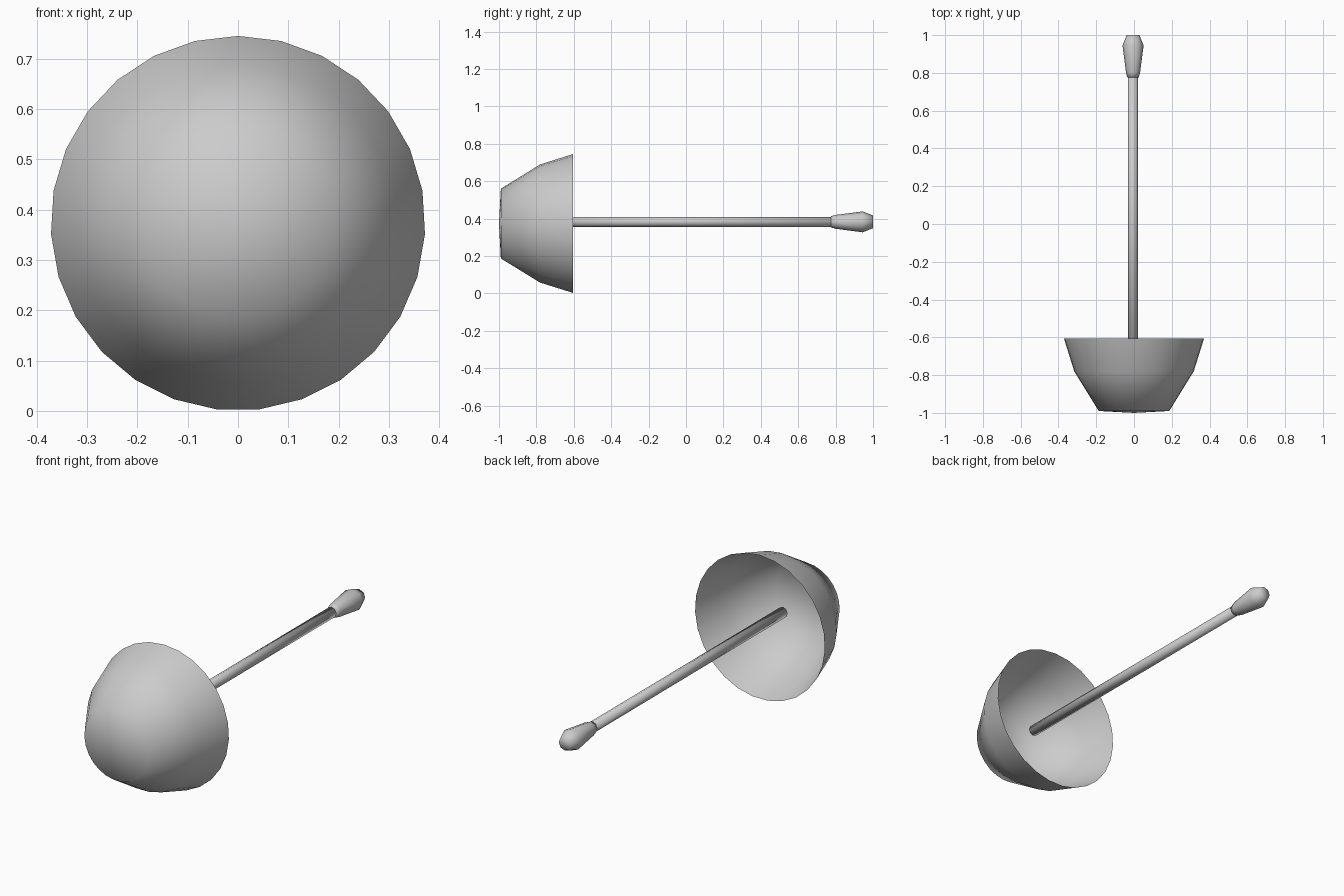
import bpy, bmesh, math

if "Cube" in bpy.data.objects:
    bpy.data.objects.remove(bpy.data.objects["Cube"])

grey = bpy.data.materials.new("light_grey")
grey.diffuse_color = (0.6, 0.6, 0.6, 1)
grey.use_nodes = True
grey.node_tree.nodes["Principled BSDF"].inputs["Base Color"].default_value = grey.diffuse_color


def lathe(name, profile, sides, cx, cz, cap_start, cap_end):
    """Rings of (y, radius) around an axis along y, with optional fan caps."""
    bm = bmesh.new()
    rings = []
    for y, r in profile:
        angles = [2 * math.pi * i / sides for i in range(sides)]
        rings.append([bm.verts.new((cx + r * math.sin(a), y, cz + r * math.cos(a)))
                      for a in angles])
    for a, b in zip(rings, rings[1:]):
        for i in range(sides):
            j = (i + 1) % sides
            bm.faces.new((a[i], b[i], b[j], a[j]))
    if cap_start is not None:
        c = bm.verts.new((cx, cap_start, cz))
        for i in range(sides):
            bm.faces.new((c, rings[0][i], rings[0][(i + 1) % sides]))
    if cap_end is not None:
        c = bm.verts.new((cx, cap_end, cz))
        for i in range(sides):
            bm.faces.new((c, rings[-1][(i + 1) % sides], rings[-1][i]))
    # Outward side: the closed front of every part must face -y
    bm.normal_update()
    bm.faces.ensure_lookup_table()
    f = bm.faces[0]
    c = f.calc_center_median()
    if f.normal.x * (c.x - cx) + f.normal.z * (c.z - cz) < 0:
        bmesh.ops.reverse_faces(bm, faces=bm.faces[:])
    mesh = bpy.data.meshes.new(name)
    bm.to_mesh(mesh)
    bm.free()
    mesh.materials.append(grey)
    for p in mesh.polygons:
        p.use_smooth = True
    obj = bpy.data.objects.new(name, mesh)
    bpy.context.collection.objects.link(obj)
    return obj


# Thin hollow bell, closed at the front and open at the back
lathe("bell_cup", [(-0.99, 0.187), (-0.78, 0.317), (-0.605, 0.372)],
      27, 0, 0.373, -1.0, None)

# Long rod, starting inside the cup
lathe("rod", [(-0.785, 0.027), (0.81, 0.027)], 8, -0.006, 0.383, -0.785, 0.81)

# Flared grip at the far end
lathe("grip", [(0.775, 0.03), (0.80, 0.037), (0.945, 0.056), (1.0, 0.034)],
      8, -0.005, 0.383, 0.775, 1.0)
